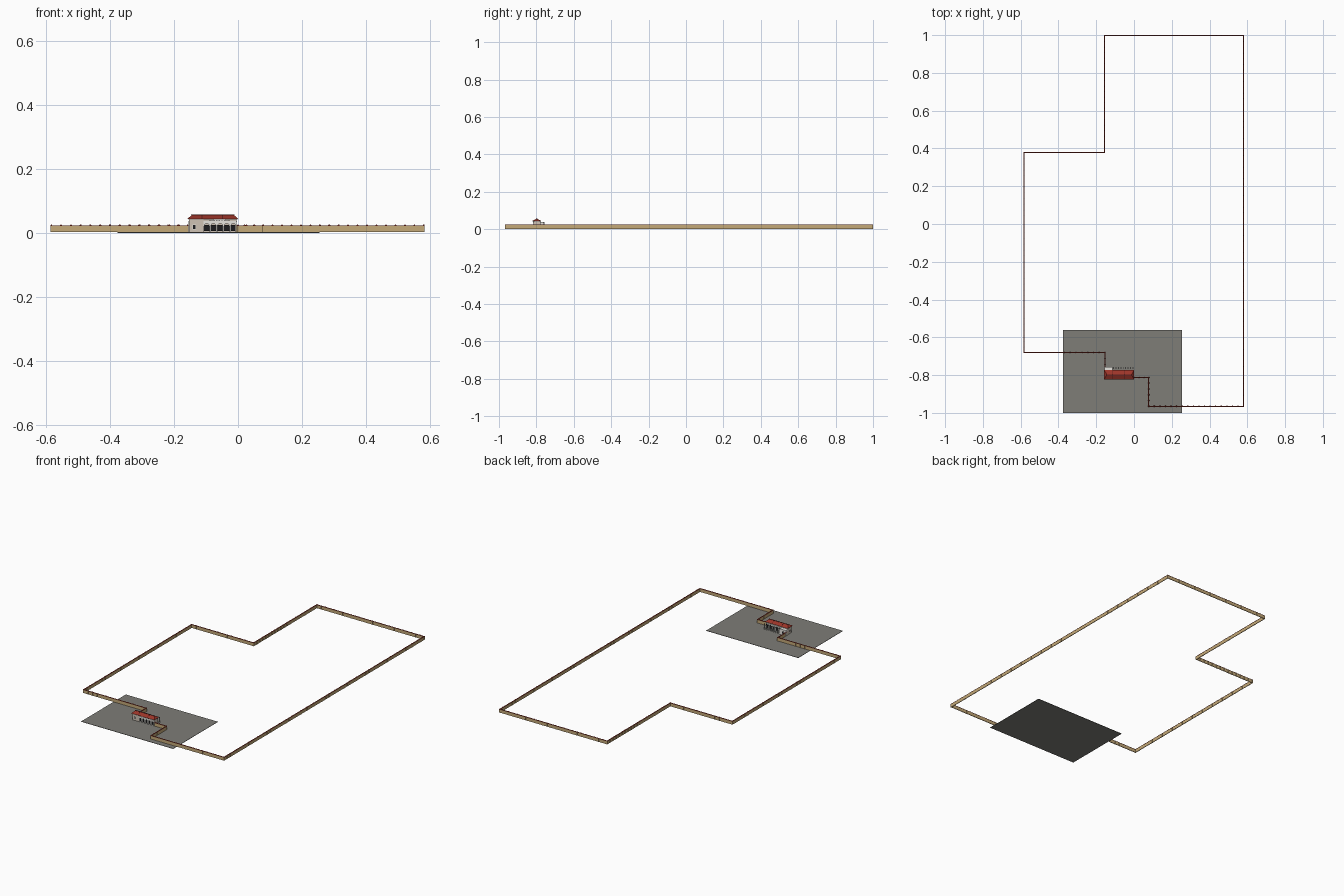
import bpy, bmesh, math
from mathutils import Vector

if "Cube" in bpy.data.objects:
    bpy.data.objects.remove(bpy.data.objects["Cube"])


def material(name, rgb):
    m = bpy.data.materials.new(name)
    m.diffuse_color = (*rgb, 1)
    m.use_nodes = True
    m.node_tree.nodes["Principled BSDF"].inputs["Base Color"].default_value = m.diffuse_color
    return m


TAN = material("tan_render", (0.56, 0.40, 0.19))
RED = material("red_tile", (0.33, 0.035, 0.022))
DARKRED = material("dark_ridge_tile", (0.12, 0.016, 0.012))
CREAM = material("pale_plaster", (0.62, 0.54, 0.46))
WHITE = material("white_trim", (0.8, 0.78, 0.74))
BLACK = material("dark_opening", (0.012, 0.012, 0.014))
GREY = material("grey_paving", (0.21, 0.205, 0.185))


def finish(name, bm, mat):
    bmesh.ops.recalc_face_normals(bm, faces=bm.faces)
    me = bpy.data.meshes.new(name)
    bm.to_mesh(me)
    bm.free()
    me.materials.append(mat)
    ob = bpy.data.objects.new(name, me)
    bpy.context.collection.objects.link(ob)
    return ob


def add_box(bm, x0, x1, y0, y1, z0, z1):
    vs = bmesh.ops.create_cube(bm, size=1)["verts"]
    for v in vs:
        v.co = Vector(((x0 + x1) / 2 + v.co.x * (x1 - x0),
                       (y0 + y1) / 2 + v.co.y * (y1 - y0),
                       (z0 + z1) / 2 + v.co.z * (z1 - z0)))
    return vs


def boxes(name, mat, *dims):
    bm = bmesh.new()
    for d in dims:
        add_box(bm, *d)
    return finish(name, bm, mat)


def plate(name, mat, outline, y0, y1):
    """Outline in x and z, given thickness along y."""
    bm = bmesh.new()
    face = bm.faces.new([bm.verts.new((x, y0, z)) for x, z in outline])
    new = bmesh.ops.extrude_face_region(bm, geom=[face])["geom"]
    for v in new:
        if isinstance(v, bmesh.types.BMVert):
            v.co.y = y1
    return finish(name, bm, mat)


def arcade(name, mat, x0, x1, z0, top, spring, count, y0, y1, pier=0.005):
    """Wall of open round arches."""
    pitch = (x1 - x0) / count
    r = (pitch - pier) / 2
    pts = [(x0, z0)]
    for i in range(count):
        c = x0 + (i + 0.5) * pitch
        pts.append((c - r, z0))
        for k in range(9):
            a = math.pi * (1 - k / 8)
            pts.append((c + r * math.cos(a), spring + r * math.sin(a)))
        pts.append((c + r, z0))
    pts += [(x1, z0), (x1, top), (x0, top)]
    return plate(name, mat, pts, y0, y1)


# Paved forecourt
boxes("forecourt_paving", GREY, (-0.377, 0.255, -1.0, -0.562, 0, 0.002))

# Perimeter wall, tile coping and small posts with pyramid caps
path = [(0.0, -0.812), (0.078, -0.812), (0.078, -0.965), (0.58, -0.965),
        (0.58, 0.997), (-0.157, 0.997), (-0.157, 0.378), (-0.583, 0.378),
        (-0.583, -0.681), (-0.153, -0.681), (-0.153, -0.775)]
wall, coping, posts, caps = (bmesh.new() for _ in range(4))
for (ax, ay), (bx, by) in zip(path, path[1:]):
    x0, x1, y0, y1 = min(ax, bx), max(ax, bx), min(ay, by), max(ay, by)
    for bm, t, z0, z1 in ((wall, 0.0018, 0.002, 0.0215), (coping, 0.0026, 0.0215, 0.0235)):
        add_box(bm, x0 - t, x1 + t, y0 - t, y1 + t, z0, z1)
    n = max(1, round(math.hypot(bx - ax, by - ay) / 0.03))
    for i in range(n + 1):
        x, y = ax + (bx - ax) * i / n, ay + (by - ay) * i / n
        p = 0.0026
        add_box(posts, x - p, x + p, y - p, y + p, 0.002, 0.0235)
        c = 0.003
        vs = add_box(caps, x - c, x + c, y - c, y + c, 0.0235, 0.026)
        for v in vs:
            if v.co.z > 0.025:
                v.co.x = x + (v.co.x - x) * 0.3
                v.co.y = y + (v.co.y - y) * 0.3
finish("perimeter_wall", wall, TAN)
finish("wall_coping", coping, RED)
finish("wall_posts", posts, TAN)
finish("post_caps", caps, RED)

# Gatehouse: solid end room, open hall with upper storey
boxes("gatehouse_walls", CREAM,
      (-0.153, -0.108, -0.816, -0.779, 0.002, 0.043),
      (-0.108, -0.004, -0.813, -0.781, 0.034, 0.043),
      (-0.108, -0.004, -0.799, -0.795, 0.002, 0.034),
      (-0.008, -0.004, -0.813, -0.781, 0.002, 0.034))
boxes("rear_room", WHITE, (-0.155, -0.113, -0.779, -0.757, 0.002, 0.037))

# Arcades front and rear with dark gates behind
for side, y0, y1 in (("front", -0.817, -0.813), ("rear", -0.781, -0.777)):
    arcade(side + "_arcade", WHITE, -0.108, -0.004, 0.002, 0.037, 0.021, 5, y0, y1)
bm = bmesh.new()
for i in range(5):
    c = -0.108 + (i + 0.5) * 0.0208
    for y in (-0.811, -0.784):
        add_box(bm, c - 0.0079, c + 0.0079, y, y + 0.001, 0.006, 0.024)
finish("gates", bm, BLACK)

# Central pediment with small dark vents
plate("front_pediment", WHITE, [(-0.094, 0.037), (-0.022, 0.037), (-0.058, 0.045)], -0.818, -0.814)
boxes("pediment_vents", BLACK, *[(x - 0.0022, x + 0.0022, -0.8186, -0.818, 0.038, 0.040)
                                 for x in (-0.074, -0.066, -0.058, -0.05, -0.042)])

# Windows on the end room
boxes("windows", BLACK,
      (-0.14, -0.133, -0.8168, -0.816, 0.012, 0.025),
      (-0.1536, -0.153, -0.803, -0.794, 0.012, 0.025),
      (-0.139, -0.129, -0.757, -0.7563, 0.012, 0.025))
boxes("window_frames", WHITE, (-0.1415, -0.1315, -0.8164, -0.816, 0.0105, 0.0265))

# Hipped tile roof with eaves board and dark ridges
boxes("eaves_board", WHITE, (-0.155, -0.001, -0.82, -0.775, 0.0415, 0.0435))
bm = bmesh.new()
for v in add_box(bm, -0.158, 0.001, -0.823, -0.773, 0.0435, 0.0555):
    if v.co.z > 0.05:
        v.co.x = -0.0785 + (v.co.x + 0.0785) * 0.83
        v.co.y = -0.798 + (v.co.y + 0.798) * 0.08
finish("tile_roof", bm, RED)
boxes("roof_ridge", DARKRED, (-0.146, -0.011, -0.8, -0.796, 0.055, 0.0568))
bm = bmesh.new()
for x in (-0.112, -0.048):
    vs = [bm.verts.new((x + dx, y, z)) for dx in (-0.0015, 0.0015)
          for y, z in ((-0.823, 0.0437), (-0.798, 0.0572), (-0.773, 0.0437))]
    bm.faces.new((vs[0], vs[1], vs[2]))
    bm.faces.new((vs[5], vs[4], vs[3]))
    for a, b in ((0, 1), (1, 2), (2, 0)):
        bm.faces.new((vs[a], vs[a + 3], vs[b + 3], vs[b]))
finish("roof_ribs", bm, DARKRED)

# Free-standing rear colonnade
bm = bmesh.new()
for i in range(9):
    x = -0.108 + i * 0.0128
    add_box(bm, x - 0.0015, x + 0.0015, -0.764, -0.761, 0.002, 0.035)
finish("rear_columns", bm, WHITE)
boxes("rear_column_caps", BLACK, *[(-0.1105 + i * 0.0128, -0.1055 + i * 0.0128,
                                    -0.765, -0.76, 0.035, 0.037) for i in range(9)])
